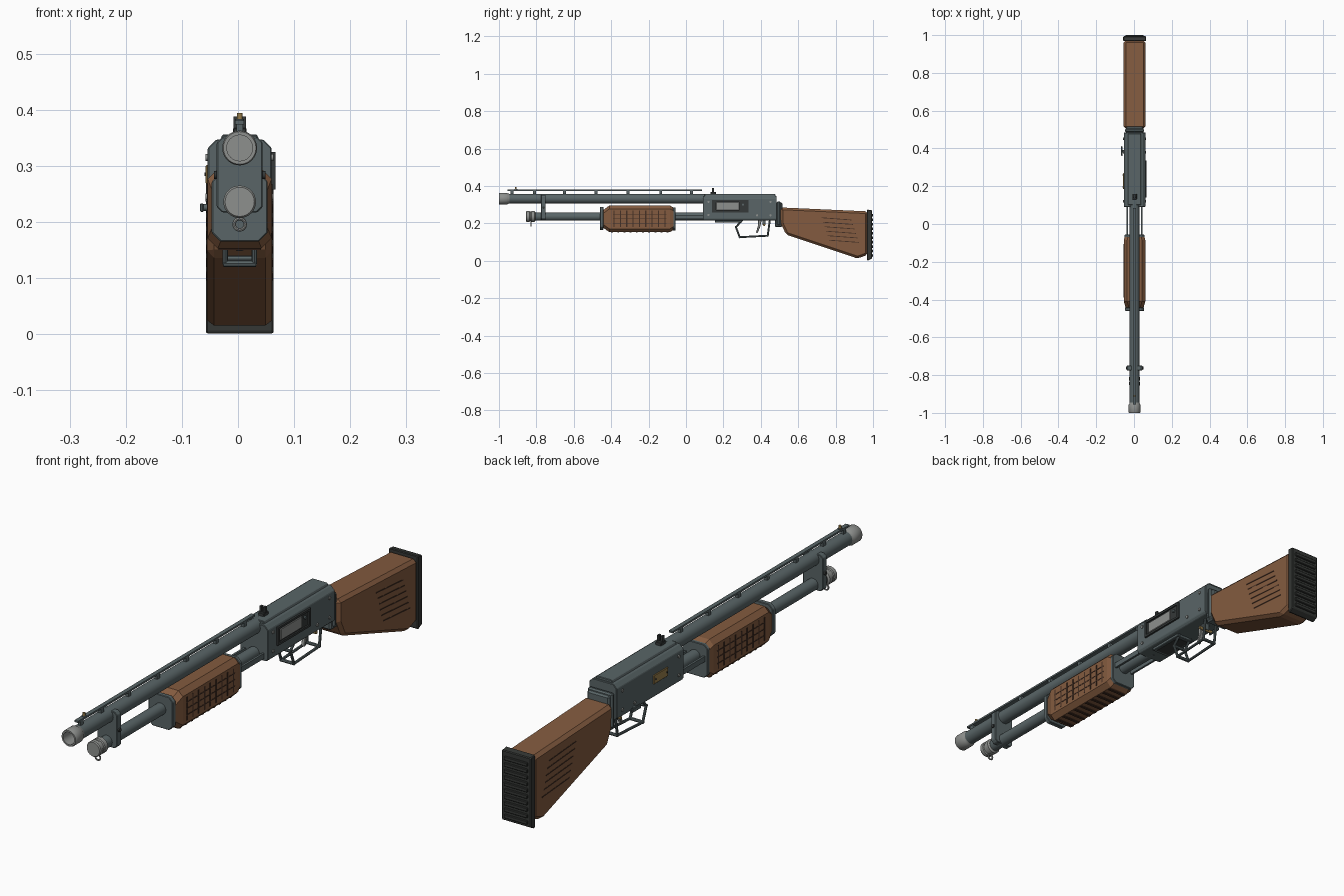
import bpy, bmesh, math
from mathutils import Vector, Matrix

if "Cube" in bpy.data.objects:
    bpy.data.objects.remove(bpy.data.objects["Cube"])

CX = 0.003  # gun centreline, slightly off zero because of the side lever


def mat(name, c):
    m = bpy.data.materials.new(name)
    m.diffuse_color = (*c, 1)
    m.use_nodes = True
    m.node_tree.nodes["Principled BSDF"].inputs["Base Color"].default_value = m.diffuse_color
    return m


STEEL = mat("steel", (.10, .13, .135))
LIGHT = mat("worn_steel", (.27, .28, .27))
DARK = mat("dark_steel", (.035, .04, .04))
WOOD = mat("wood", (.23, .105, .05))
GROOVE = mat("wood_groove", (.06, .03, .018))
RUBBER = mat("rubber", (.035, .038, .035))
BRASS = mat("brass", (.32, .21, .07))


def finish(name, bm, m, bevel=0, smooth=False):
    bmesh.ops.recalc_face_normals(bm, faces=bm.faces)
    me = bpy.data.meshes.new(name)
    bm.to_mesh(me)
    bm.free()
    me.materials.append(m)
    ob = bpy.data.objects.new(name, me)
    ob.location.x = CX
    bpy.context.collection.objects.link(ob)
    if bevel:
        b = ob.modifiers.new("bevel", 'BEVEL')
        b.width, b.segments, b.limit_method = bevel, 1, 'ANGLE'
    if smooth:
        bpy.ops.object.select_all(action='DESELECT')
        ob.select_set(True)
        bpy.context.view_layer.objects.active = ob
        bpy.ops.object.shade_smooth_by_angle(angle=math.radians(35))
    return ob


def loft(name, rings, m, bevel=0):
    bm = bmesh.new()
    vs = [[bm.verts.new(p) for p in r] for r in rings]
    n = len(vs[0])
    for a, b in zip(vs, vs[1:]):
        for i in range(n):
            bm.faces.new((a[i], a[(i + 1) % n], b[(i + 1) % n], b[i]))
    bm.faces.new(vs[0])
    bm.faces.new(vs[-1])
    return finish(name, bm, m, bevel)


def extrude_x(name, pts, x0, x1, m, bevel=0):  # pts are (y, z)
    return loft(name, [[(x, y, z) for y, z in pts] for x in (x0, x1)], m, bevel)


def extrude_y(name, pts, y0, y1, m, bevel=0):  # pts are (x, z)
    return loft(name, [[(x, y, z) for x, z in pts] for y in (y0, y1)], m, bevel)


def box(name, x, y, z, m, bevel=0):
    return extrude_y(name, [(x[0], z[0]), (x[1], z[0]), (x[1], z[1]), (x[0], z[1])], *y, m, bevel)


def lathe(name, prof, z, m, n=32):  # prof (radius, y), axis along y, closed loop
    bm = bmesh.new()
    rings = [[bm.verts.new((r * math.cos(2 * math.pi * i / n), y, z + r * math.sin(2 * math.pi * i / n)))
              for i in range(n)] for r, y in prof]
    for a, b in zip(rings, rings[1:]):
        for i in range(n):
            bm.faces.new((a[i], a[(i + 1) % n], b[(i + 1) % n], b[i]))
    bm.faces.new(rings[0])
    bm.faces.new(rings[-1])
    return finish(name, bm, m, 0, True)


def rod(name, p, q, r, m, n=12):
    bm = bmesh.new()
    p, q = Vector(p), Vector(q)
    M = Matrix.Translation((p + q) / 2) @ (q - p).to_track_quat('Z', 'Y').to_matrix().to_4x4()
    bmesh.ops.create_cone(bm, cap_ends=True, segments=n, radius1=r, radius2=r, depth=(q - p).length, matrix=M)
    return finish(name, bm, m, 0, True)


def octagon(hx, z0, z1, c):
    return [(-hx + c, z0), (hx - c, z0), (hx, z0 + c), (hx, z1 - c),
            (hx - c, z1), (-hx + c, z1), (-hx, z1 - c), (-hx, z0 + c)]


# barrel with a hollow muzzle collar
ZB, ZM = .332, .236
lathe("barrel", [(.023, -.94), (.026, -.95), (.026, .12)], ZB, STEEL)
lathe("muzzle_collar", [(.023, -.94), (.023, -1), (.029, -1), (.031, -.997), (.031, -.957),
                        (.028, -.952), (.026, -.945)], ZB, LIGHT)

# sight rib, posts and sights
box("sight_rib", (-.008, .008), (-.955, .085), (.374, .381), STEEL)
for y in (-.93, -.81, -.65, -.48, -.31, -.135, .03):
    box("rib_post", (-.006, .006), (y - .008, y + .008), (.35, .376), STEEL)
rod("front_bead_base", (0, -.91, .378), (0, -.91, .384), .008, STEEL)
rod("front_bead", (0, -.91, .382), (0, -.91, .394), .005, BRASS)
box("rear_sight_base", (-.012, .012), (.13, .16), (.352, .368), DARK, .002)
for s in (-1, 1):
    box("rear_sight_leaf", (s * .007 - .004, s * .007 + .004), (.138, .15), (.365, .388), DARK)

# magazine tube, ribbed end cap and sling loop
lathe("magazine_tube", [(.022, -.83), (.022, .12)], ZM, STEEL)
lathe("magazine_cap", [(.026, -.856), (.029, -.852), (.029, -.838), (.026, -.835), (.026, -.83),
                       (.029, -.827), (.029, -.81), (.023, -.805)], ZM, LIGHT)
bpy.ops.mesh.primitive_torus_add(location=(CX, -.828, .196), rotation=(math.pi / 2, 0, 0), major_radius=.010,
                                 minor_radius=.003, major_segments=20, minor_segments=8)
bpy.context.object.name = "sling_loop"
bpy.context.object.data.materials.append(LIGHT)

# clamp joining barrel and magazine
extrude_y("barrel_clamp", octagon(.041, .217, .352, .01), -.775, -.75, STEEL, .002)
for z in (.284,):
    rod("clamp_screw", (-.046, -.762, z), (.046, -.762, z), .007, DARK)

# pump forend: chamfered block with tapered ends
sections = [(-.455, .044, .185, .262), (-.41, .057, .153, .295), (-.085, .057, .153, .295), (-.06, .05, .17, .28)]
loft("pump_forend", [[(x, y, z) for x, z in octagon(h, a, b, .018)] for y, h, a, b in sections], WOOD)
extrude_y("forend_front_cap", octagon(.05, .165, .288, .016), -.46, -.442, STEEL, .002)
extrude_y("forend_rear_cap", octagon(.052, .162, .286, .014), -.07, -.056, STEEL, .002)
for s in (-1, 1):
    for i in range(9):
        y = -.385 + i * .034
        box("forend_upright_groove", sorted((s * .055, s * .0582)), (y - .003, y + .003), (.18, .268), GROOVE)
    for z in (.2, .224, .248):
        box("forend_long_groove", sorted((s * .055, s * .058)), (-.39, -.105), (z - .002, z + .002), GROOVE)
    # action bars
    box("action_bar", sorted((s * .034, s * .042)), (-.07, .12), (.224, .244), STEEL)
for i in range(10):
    y = -.395 + i * .033
    box("forend_belly_rib", (-.038, .038), (y - .005, y + .005), (.150, .156), GROOVE)

# receiver with raised top rail
extrude_y("receiver", [(-.05, .215), (.05, .215), (.057, .224), (.057, .332), (.042, .347),
                       (-.042, .347), (-.057, .332), (-.057, .224)], .09, .485, STEEL, .002)
extrude_y("receiver_top_rail", [(-.037, .34), (.037, .34), (.031, .356), (-.031, .356)], .10, .478, STEEL, .002)
box("rear_tang", (-.046, .046), (.475, .515), (.18, .312), STEEL, .006)
box("tang_band", (-.051, .051), (.487, .504), (.19, .318), STEEL, .005)

# ejection port: raised frame, dark recess and bolt
for z in (.262, .321):
    box("port_frame", (.055, .064), (.14, .335), (z - .004, z + .004), DARK)
for y in (.145, .33):
    box("port_frame", (.055, .064), (y - .005, y + .005), (.26, .325), DARK)
box("port_recess", (.055, .0585), (.145, .33), (.262, .322), DARK)
box("bolt", (.055, .062), (.16, .285), (.27, .313), LIGHT, .002)
rod("bolt_handle", (.058, .305, .3), (.064, .305, .3), .006, STEEL)

# brass plate, release lever and pins
box("side_plate", (-.0605, -.055), (.185, .27), (.268, .302), BRASS, .002)
for y in (.195, .26):
    rod("plate_screw", (-.063, y, .285), (-.058, y, .285), .003, DARK, 8)
rod("release_shaft", (-.066, .385, .226), (-.05, .385, .226), .006, STEEL)
box("release_lever", (-.071, -.064), (.36, .412), (.218, .233), STEEL, .002)
for y, z in ((.12, .245), (.38, .243), (.452, .243), (.452, .315), (.12, .315)):
    rod("receiver_pin", (-.0605, y, z), (.0605, y, z), .006, LIGHT)

# loading gate under the receiver
box("loading_gate_frame", (-.036, .036), (.155, .30), (.205, .22), STEEL, .002)
box("loading_gate", (-.027, .027), (.168, .288), (.2035, .21), DARK)

# trigger guard: two bent side frames tied with cross bars
guard = [(.30, .217), (.267, .18), (.287, .126), (.437, .134), (.448, .217)]
for s in (-1, 1):
    for a, b in zip(guard, guard[1:]):
        rod("guard_side", (s * .026, *a), (s * .026, *b), .005, STEEL, 8)
for y, z in guard[1:4]:
    rod("guard_cross_bar", (-.029, y, z), (.029, y, z), .006, STEEL, 8)
extrude_x("trigger", [(.385, .22), (.405, .22), (.398, .185), (.383, .148), (.374, .15), (.384, .185)],
          -.007, .007, LIGHT, .002)
rod("safety_button", (-.028, .418, .192), (.028, .418, .192), .006, BRASS)
box("safety_mount", (-.01, .01), (.41, .426), (.19, .22), STEEL)

# wooden stock with slanted grip grooves
extrude_x("stock", [(.505, .285), (.972, .264), (.972, .032), (.917, .012), (.535, .14), (.507, .2)],
          -.058, .058, WOOD, .012)
for s in (-1, 1):
    for i in range(6):
        z, y0 = .228 - i * .024, .725 + i * .008
        extrude_x("stock_groove", [(y0, z), (y0 + .16, z - .012), (y0 + .16, z - .008), (y0, z + .004)],
                  s * .056, s * .0592, GROOVE)

# rubber butt pad with ribs on the back
extrude_x("butt_pad", [(.968, .274), (.994, .270), (.994, .012), (.972, 0), (.968, .004)], -.06, .06, RUBBER, .005)
for i in range(10):
    z = .028 + i * .024
    box("pad_rib", (-.048, .048), (.99, 1.0), (z - .007, z + .007), RUBBER, .002)
